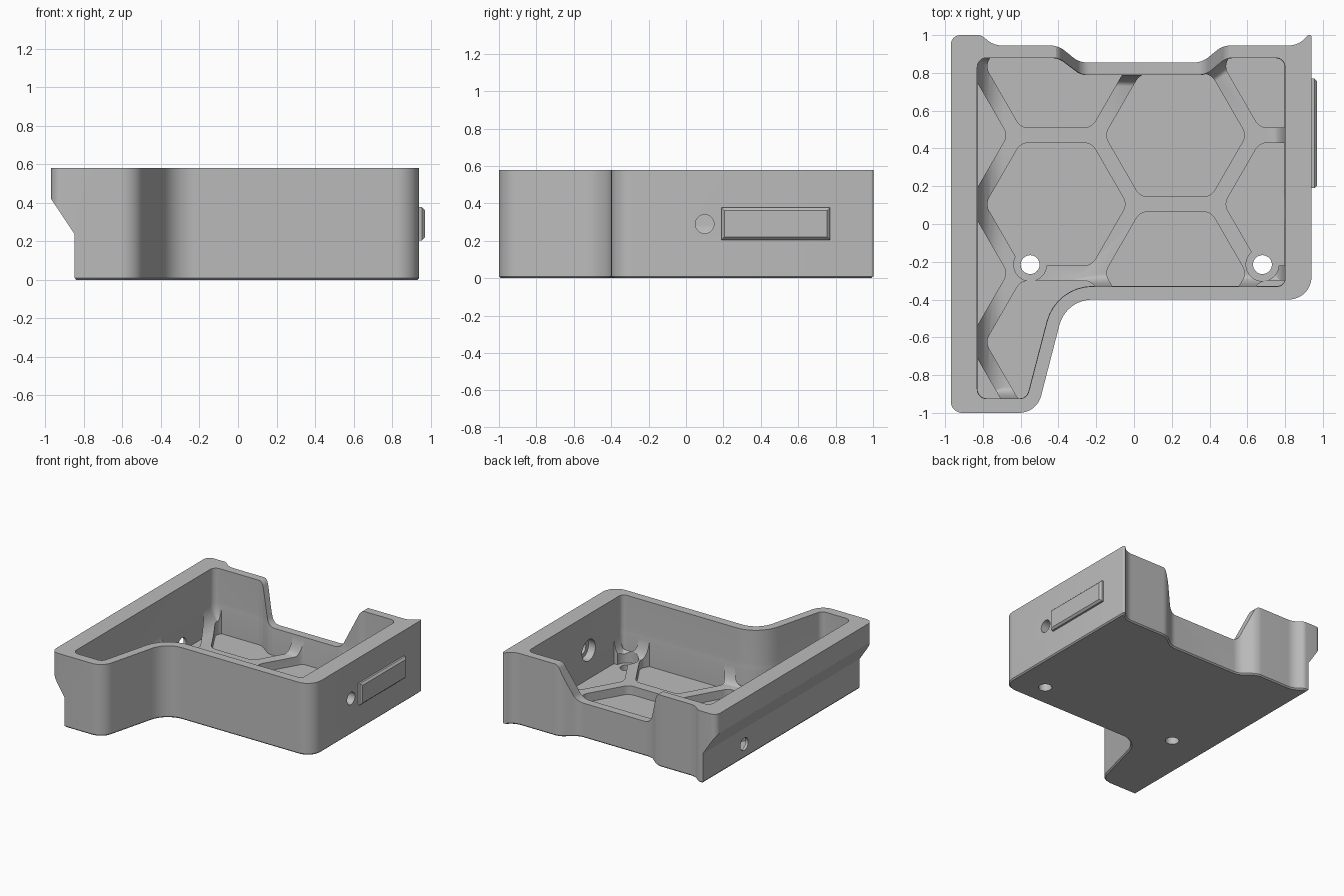
import bpy, bmesh, math
from mathutils import Vector

if "Cube" in bpy.data.objects:
    bpy.data.objects.remove(bpy.data.objects["Cube"])

grey = bpy.data.materials.new("housing grey")
grey.diffuse_color = (0.5, 0.5, 0.5, 1)
grey.use_nodes = True
grey.node_tree.nodes["Principled BSDF"].inputs["Base Color"].default_value = grey.diffuse_color


def rounded(pts, d=0.0, weights=None, seg=8):
    """Round the corners (x, y, r) of a CCW polygon after moving its edges inward by d."""
    n = len(pts)
    P = [Vector(p[:2]) for p in pts]
    lines = []
    for i in range(n):
        t = (P[(i + 1) % n] - P[i]).normalized()
        w = (weights or {}).get(i, (weights or {}).get("rest", 1.0))
        nrm = Vector((-t.y, t.x))
        lines.append((P[i] + nrm * d * w, t))
    out = []
    for i in range(n):
        (a, t0), (b, t1) = lines[i - 1], lines[i]
        cr = t0.x * t1.y - t0.y * t1.x
        diff = b - a
        corner = a + t0 * ((diff.x * t1.y - diff.y * t1.x) / cr)
        s = 1 if cr > 0 else -1
        r = max(pts[i][2] - s * d, 0.008)
        turn = math.atan2(cr, t0.dot(t1))
        start = corner - t0 * (r * math.tan(abs(turn) / 2))
        centre = start + Vector((-t0.y, t0.x)) * (r * s)
        arm = start - centre
        for k in range(seg + 1):
            ang = turn * k / seg
            c, q = math.cos(ang), math.sin(ang)
            out.append(centre + Vector((arm.x * c - arm.y * q, arm.x * q + arm.y * c)))
    return out


def add_loft(bm, rings, axis="z"):
    """Skin a stack of (loop, level) rings along an axis and cap the ends."""
    def place(p, h):
        return {"z": (p.x, p.y, h), "y": (p.x, h, p.y), "x": (h, p.x, p.y)}[axis]
    vs = [[bm.verts.new(place(p, h)) for p in loop] for loop, h in rings]
    n = len(vs[0])
    for a, b in zip(vs, vs[1:]):
        for i in range(n):
            bm.faces.new((a[i], a[(i + 1) % n], b[(i + 1) % n], b[i]))
    bm.faces.new(list(reversed(vs[0])))
    bm.faces.new(vs[-1])


def make(name, stacks, axis="z"):
    bm = bmesh.new()
    for rings in stacks:
        add_loft(bm, rings, axis)
    bmesh.ops.recalc_face_normals(bm, faces=bm.faces)
    me = bpy.data.meshes.new(name)
    bm.to_mesh(me)
    bm.free()
    ob = bpy.data.objects.new(name, me)
    me.materials.append(grey)
    bpy.context.collection.objects.link(ob)
    return ob


def circle(x, y, r, n=32):
    return [Vector((x + r * math.cos(math.tau * k / n), y + r * math.sin(math.tau * k / n)))
            for k in range(n)]


def boolean(ob, cutter, op="DIFFERENCE"):
    cutter.hide_render = True
    m = ob.modifiers.new("cut", "BOOLEAN")
    m.operation, m.object, m.solver = op, cutter, "EXACT"
    bpy.ops.object.select_all(action="DESELECT")
    ob.select_set(True)
    bpy.context.view_layer.objects.active = ob
    bpy.ops.object.modifier_apply(modifier=m.name)
    bpy.data.objects.remove(cutter)


TOP, RIB, FLOOR = 0.58, 0.13, 0.06

# Outer shell with a fine bottom chamfer
outline = [(0.94, -0.4, 0.12), (0.94, 1.02, 0.012), (0.87, 0.945, 0.12), (0.47, 0.945, 0.12),
           (0.36, 0.855, 0.12), (-0.29, 0.855, 0.12), (-0.40, 0.945, 0.12), (-0.74, 0.945, 0.12),
           (-0.81, 1.0, 0.05), (-0.97, 1.0, 0.05), (-0.97, -1.0, 0.06), (-0.515, -1.0, 0.12),
           (-0.36, -0.4, 0.18)]
body = make("housing", [[(rounded(outline, 0.01), 0), (rounded(outline), 0.01),
                         (rounded(outline), TOP)]])

# Undercut below the left flange
under = [(-1.2, -0.1, 0), (-0.84, -0.1, 0), (-0.84, 0.0, 0), (-0.85, 0.012, 0),
         (-0.85, 0.24, 0), (-0.97, 0.42, 0), (-1.2, 0.77, 0)]
under_loop = [Vector(p[:2]) for p in under]
boolean(body, make("undercut", [[(under_loop, -1.2), (under_loop, 1.2)]], "y"))

# Inner cavity, with a cove blending the walls into the rib level
inner = [(0.80, -0.33, 0.04), (0.80, 0.88, 0.05), (0.49, 0.88, 0.1), (0.38, 0.79, 0.1),
         (-0.28, 0.79, 0.1), (-0.40, 0.88, 0.1), (-0.83, 0.88, 0.05), (-0.83, -0.925, 0.05),
         (-0.567, -0.925, 0.05), (-0.412, -0.33, 0.25)]
cove = []
for k in range(9):
    a = math.pi / 2 * k / 8
    cove.append((rounded(inner, 0.1 * (1 - math.sin(a)), {6: 1.4, "rest": 0.6}),
                 RIB + 0.18 * (1 - math.cos(a))))
cove.append((rounded(inner), 0.8))
boolean(body, make("cavity", [cove]))

# Honeycomb floor pockets, trimmed to the cavity outline
cells = []
for i in range(-2, 2):
    for j in range(-2, 2):
        cx, cy = 0.22 + 0.632 * i, 0.47 - 0.365 * (i % 2) + 0.73 * j
        if cy < -1.1 or cy > 1.0:
            continue
        hexagon = [(cx + 0.375 * math.cos(math.radians(60 * k)),
                    cy + 0.375 * math.sin(math.radians(60 * k)), 0.07) for k in range(6)]
        loop = rounded(hexagon, seg=6)
        cells.append([(loop, FLOOR), (loop, 0.5)])
pockets = make("pockets", cells)
trim = rounded(inner, 0.002)
boolean(pockets, make("pocket_trim", [[(trim, -0.2), (trim, 0.9)]]), "INTERSECT")
boolean(body, pockets)

# Floor screw holes with counterbores through the ribs
for hx in (-0.55, 0.68):
    for r, z in ((0.087, FLOOR), (0.05, -0.1)):
        loop = circle(hx, -0.215, r)
        boolean(body, make("floor_hole", [[(loop, z), (loop, 0.5)]]))

# Side wall holes: right one counterbored from inside, left one near the floor
for y, z, r, x0, x1 in ((0.1, 0.29, 0.05, 0.7, 1.1), (0.1, 0.29, 0.085, 0.7, 0.86),
                        (0.47, 0.115, 0.05, -1.0, -0.76)):
    loop = circle(y, z, r)
    boolean(body, make("side_hole", [[(loop, x0), (loop, x1)]], "x"))

# Dip in the rear wall
dip = [(-0.55, 0.8, 0.01), (-0.55, 0.59, 0.01), (-0.40, 0.59, 0.07), (-0.28, 0.28, 0.08),
       (0.37, 0.28, 0.08), (0.49, 0.59, 0.07), (0.64, 0.59, 0.01), (0.64, 0.8, 0.01)]
loop = rounded(dip)
boolean(body, make("rear_dip", [[(loop, 0.7), (loop, 1.2)]], "y"))

# Raised chamfered bar on the right wall
def bar_loop(e):
    return [Vector(p) for p in ((0.19 + e, 0.205 + e), (0.77 - e, 0.205 + e),
                                (0.77 - e, 0.378 - e), (0.19 + e, 0.378 - e))]
bar = make("side_bar", [[(bar_loop(0), 0.93), (bar_loop(0), 0.955), (bar_loop(0.015), 0.97)]], "x")

# Smooth the curved walls, keep the hard edges
bpy.ops.object.select_all(action="DESELECT")
body.select_set(True)
bpy.context.view_layer.objects.active = body
bpy.ops.object.shade_smooth_by_angle(angle=math.radians(30))
